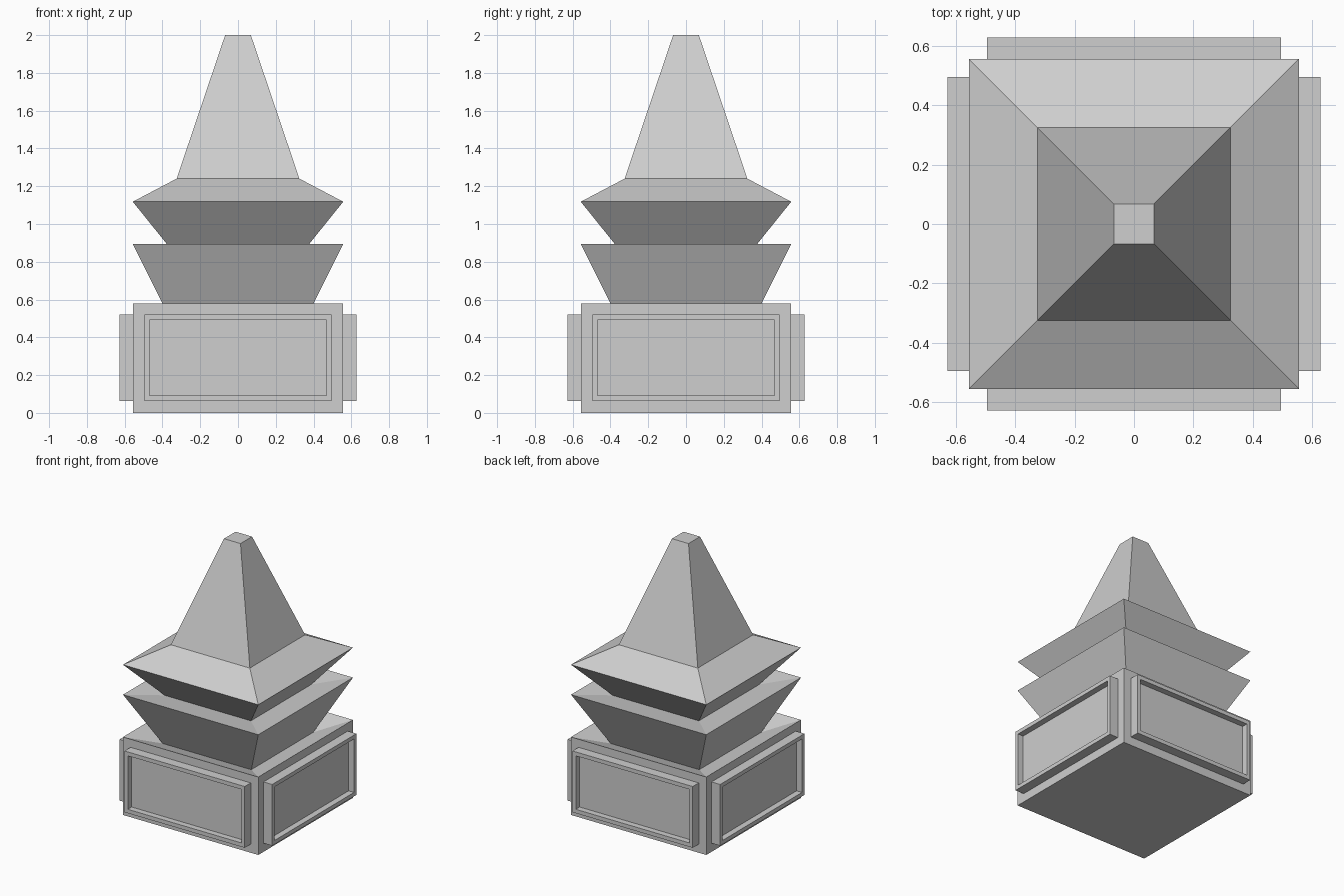
import bpy, bmesh, math
from mathutils import Matrix

cube = bpy.data.objects.get("Cube")
if cube:
    bpy.data.objects.remove(cube, do_unlink=True)

# Single stone material
stone = bpy.data.materials.new("stone grey")
stone.use_nodes = True
GREY = (0.62, 0.62, 0.62, 1)
stone.diffuse_color = GREY
stone.node_tree.nodes["Principled BSDF"].inputs["Base Color"].default_value = GREY


def loft(name, rings, bottom=False, top=False, matrix=Matrix()):
    """Join rectangular rings given as (half width, half depth, height)."""
    bm = bmesh.new()
    loops = [[bm.verts.new((sx * w, sy * d, h))
              for sx, sy in ((-1, -1), (1, -1), (1, 1), (-1, 1))]
             for w, d, h in rings]
    for low, high in zip(loops, loops[1:]):
        for i in range(4):
            j = (i + 1) % 4
            bm.faces.new((low[i], low[j], high[j], high[i]))
    if bottom:
        bm.faces.new(loops[0][::-1])
    if top:
        bm.faces.new(loops[-1])
    bm.transform(matrix)
    mesh = bpy.data.meshes.new(name)
    bm.to_mesh(mesh)
    bm.free()
    mesh.materials.append(stone)
    obj = bpy.data.objects.new(name, mesh)
    bpy.context.collection.objects.link(obj)
    return obj


def square(*profile):
    return [(r, r, z) for r, z in profile]


RIM = 0.557          # half width shared by base and both eaves
NECK_1 = (0.365, 0.51)
NECK_2 = (0.355, 0.867)
EAVE = (0.325, 1.24)

# Stacked body: the tops of base and lower tier dip in towards the necks
loft("base", square((RIM, 0), (RIM, 0.58), NECK_1), bottom=True)
loft("lower_tier", square(NECK_1, (RIM, 0.895), NECK_2))
loft("upper_tier", square(NECK_2, (RIM, 1.118), EAVE))
loft("spire", square(EAVE, (0.068, 2.0)), top=True)

# Raised frame with a sunken panel on each side
panel_rings = [(0.495, 0.228, RIM - 0.01), (0.495, 0.228, 0.628),
               (0.468, 0.199, 0.628), (0.468, 0.199, 0.583)]
upright = Matrix.Translation((0, 0, 0.292)) @ Matrix.Rotation(math.pi / 2, 4, "X")
for i, side in enumerate(("front", "left", "back", "right")):
    turn = Matrix.Rotation(i * math.pi / 2, 4, "Z")
    loft(side + "_panel", panel_rings, top=True, matrix=turn @ upright)
